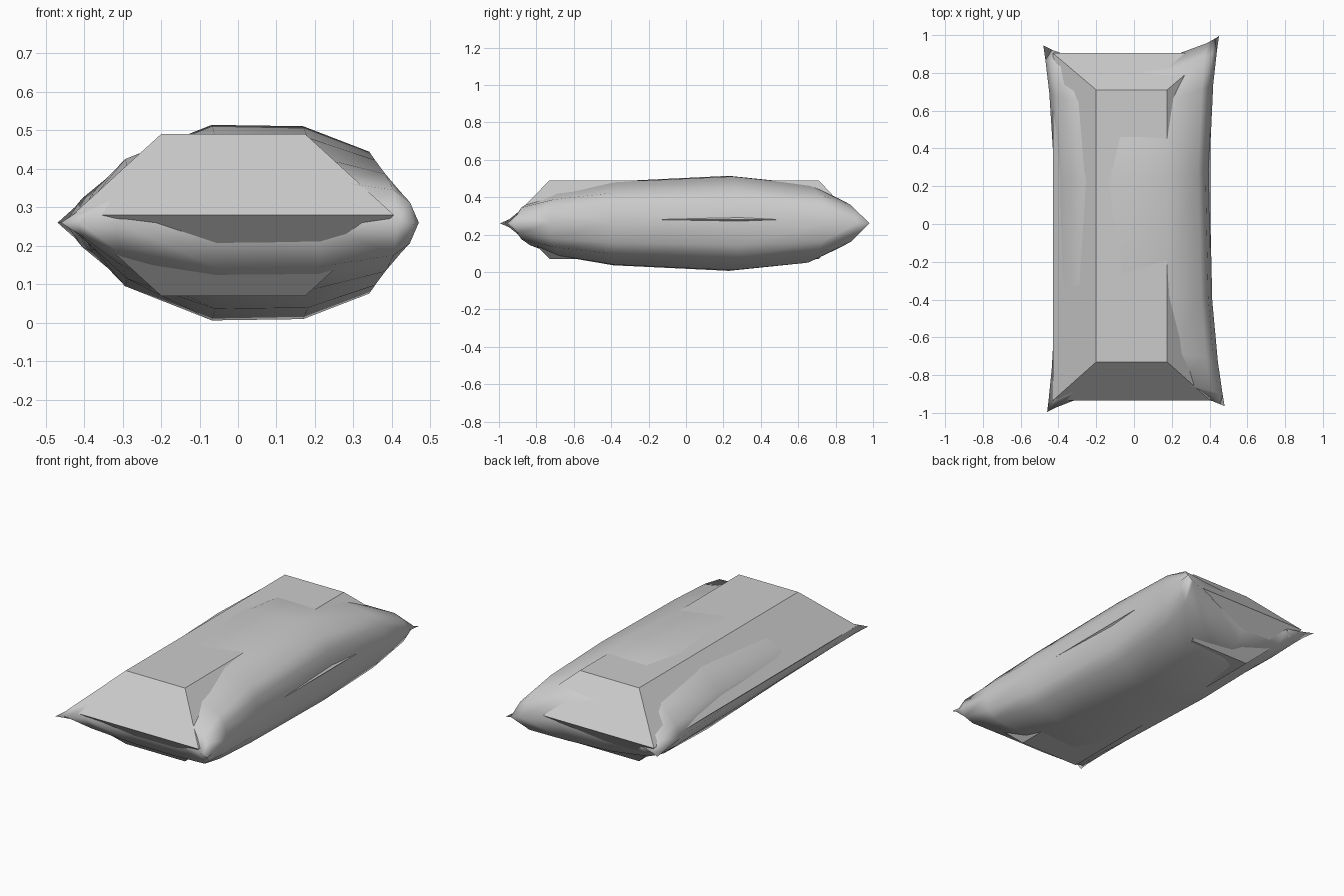
import bpy, bmesh, math

cube = bpy.data.objects.get("Cube")
if cube:
    bpy.data.objects.remove(cube, do_unlink=True)

grey = bpy.data.materials.new("plain_grey")
grey.use_nodes = True
colour = (0.6, 0.6, 0.6, 1)
grey.diffuse_color = colour
grey.node_tree.nodes["Principled BSDF"].inputs["Base Color"].default_value = colour


def finish(bm, name, smooth):
    bmesh.ops.recalc_face_normals(bm, faces=bm.faces)
    mesh = bpy.data.meshes.new(name)
    bm.to_mesh(mesh)
    bm.free()
    mesh.materials.append(grey)
    for p in mesh.polygons:
        p.use_smooth = smooth
    obj = bpy.data.objects.new(name, mesh)
    bpy.context.scene.collection.objects.link(obj)


def lerp(a, b, t):
    return a + (b - a) * t


# Inner block: two bevelled halves meeting at a wide rim
bm = bmesh.new()
rings = []
for z, x0, x1, y0, y1 in ((0.07, -0.2, 0.175, -0.73, 0.71),
                          (0.28, -0.43, 0.405, -0.935, 0.905),
                          (0.49, -0.2, 0.175, -0.73, 0.71)):
    rings.append([bm.verts.new((x, y, z)) for x, y in
                  ((x0, y0), (x1, y0), (x1, y1), (x0, y1))])
for low, high in zip(rings, rings[1:]):
    for i in range(4):
        j = (i + 1) % 4
        bm.faces.new((low[i], low[j], high[j], high[i]))
bm.faces.new(rings[0])
bm.faces.new(rings[-1])
finish(bm, "inner_block", False)

# Stuffed cushion: position along each direction and how full it is there
across = ((0, 0), (0.05, 0.26), (0.155, 0.62), (0.43, 1),
          (0.72, 0.985), (0.93, 0.7), (0.975, 0.42), (1, 0))
along = ((0, 0), (0.03, 0.42), (0.12, 0.66), (0.285, 0.87),
         (0.64, 1), (0.87, 0.82), (0.96, 0.5), (1, 0))
SEAM, HALF = 0.26, 0.254


def plan(s, t):
    # Pointed corners, with the four edges drawn in between them
    x = lerp(lerp(-0.46, 0.48, s), lerp(-0.48, 0.45, s), t)
    y = lerp(lerp(-0.995, -0.965, s), lerp(0.945, 0.995, s), t)
    pull_x = 1 - abs(2 * t - 1) ** 2.5
    pull_y = 1 - abs(2 * s - 1) ** 2.5
    x += pull_x * lerp(0.055, -0.065, s)
    y += pull_y * lerp(0.095, -0.11, t)
    return x, y


bm = bmesh.new()
for side in (-1, 1):
    grid = []
    for t, g in along:
        row = []
        for s, f in across:
            x, y = plan(s, t)
            row.append(bm.verts.new((x, y, SEAM + side * HALF * (f * g) ** 0.9)))
        grid.append(row)
    for a, b in zip(grid, grid[1:]):
        for i in range(len(a) - 1):
            bm.faces.new((a[i], a[i + 1], b[i + 1], b[i]))
bmesh.ops.remove_doubles(bm, verts=bm.verts, dist=0.0005)
finish(bm, "cushion", True)
